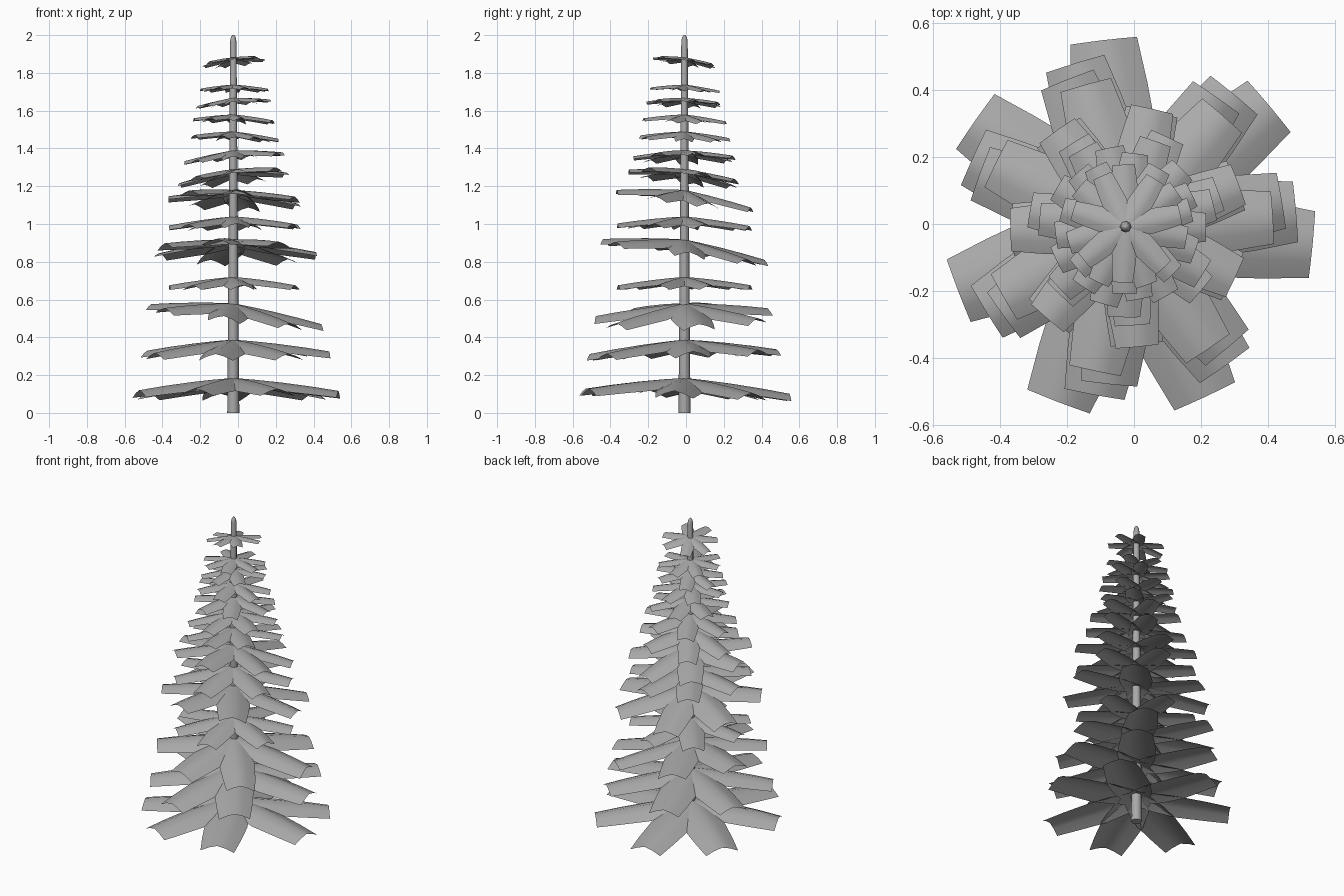
import bpy
import bmesh
import math

cube = bpy.data.objects.get("Cube")
if cube:
    bpy.data.objects.remove(cube, do_unlink=True)


def make_material(name, value):
    mat = bpy.data.materials.new(name)
    mat.use_nodes = True
    colour = (value, value, value, 1)
    mat.diffuse_color = colour
    mat.node_tree.nodes["Principled BSDF"].inputs["Base Color"].default_value = colour
    return mat


grey = make_material("plain grey", 0.4)
CENTRE_X, CENTRE_Y = -0.025, -0.008


def finish(bm, name):
    """Turn a bmesh into a smooth shaded object standing on the trunk axis."""
    mesh = bpy.data.meshes.new(name)
    bm.to_mesh(mesh)
    bm.free()
    mesh.materials.append(grey)
    obj = bpy.data.objects.new(name, mesh)
    obj.location = (CENTRE_X, CENTRE_Y, 0)
    bpy.context.scene.collection.objects.link(obj)
    bpy.ops.object.select_all(action="DESELECT")
    obj.select_set(True)
    bpy.context.view_layer.objects.active = obj
    bpy.ops.object.shade_smooth_by_angle(angle=math.radians(60))
    return obj


# Trunk: tapered shaft with a small rounded tip
def build_trunk(sides=8):
    bm = bmesh.new()
    rings = []
    for radius, z in [(0.032, 0), (0.024, 1), (0.017, 1.965), (0.013, 1.988), (0.005, 2)]:
        ring = []
        for i in range(sides):
            a = math.tau * i / sides
            ring.append(bm.verts.new((radius * math.cos(a), radius * math.sin(a), z)))
        rings.append(ring)
    for low, high in zip(rings, rings[1:]):
        for i in range(sides):
            j = (i + 1) % sides
            bm.faces.new((low[i], low[j], high[j], high[i]))
    bm.faces.new(rings[0][::-1])
    bm.faces.new(rings[-1])
    finish(bm, "trunk")


# Bough outline: distance along the bough and half width, both relative to its length
OUTLINE = [(0, 0.15), (0.2, 0.2), (0.45, 0.225), (0.75, 0.205), (1, 0.178)]
COLUMNS = (-1, -0.5, 0, 0.5, 1)
# The seven boughs of a fan: direction in degrees and relative length
FAN = [(-5.5, 1), (40, 1), (96.7, 1), (145, 0.98), (201, 0.955), (249, 1), (295, 1)]


def build_tier(name, z, length, turn, tilt_x, tilt_y):
    """A fan of folded, drooping boughs, leaning as a whole by the two tilts."""
    bm = bmesh.new()
    for direction, stretch in FAN:
        a = math.radians(direction + turn)
        rows = []
        for t, half in OUTLINE:
            row = []
            for s in COLUMNS:
                fold = 0.38 * half * length * (abs(s) + s * s) / 2
                along = t * (length * stretch - 0.05 * fold)
                side = s * half * length
                x = along * math.cos(a) - side * math.sin(a)
                y = along * math.sin(a) + side * math.cos(a)
                drop = length * (0.075 * t + 0.05 * t * t) + fold
                row.append(bm.verts.new((x, y, z - drop + tilt_x * x + tilt_y * y)))
            rows.append(row)
        for inner, outer in zip(rows, rows[1:]):
            for i in range(len(COLUMNS) - 1):
                bm.faces.new((inner[i], outer[i], outer[i + 1], inner[i + 1]))
    finish(bm, name)


# Tiers from the ground up: height, length, turn, lean along x, lean along y
TIERS = [
    (0.185, 0.56, 0, 0, -0.025),
    (0.388, 0.51, 10.5, 0, 0.025),
    (0.58, 0.472, 15, -0.115, 0.03),
    (0.72, 0.355, -17, 0, 0),
    (0.918, 0.44, 9, -0.02, -0.13),
    (1.04, 0.355, -22, 0.01, -0.02),
    (1.18, 0.36, -19.5, -0.03, -0.13),
    (1.29, 0.295, 25, 0.11, -0.11),
    (1.39, 0.27, -26, 0.09, -0.01),
    (1.49, 0.24, 5, -0.04, -0.03),
    (1.58, 0.22, -14, -0.03, -0.04),
    (1.668, 0.2, 20, 0.09, -0.03),
    (1.738, 0.185, -5, 0, -0.05),
    (1.882, 0.167, 18, 0.1, -0.13),
]

build_trunk()
for number, tier in enumerate(TIERS, 1):
    build_tier("bough_tier_%d" % number, *tier)
